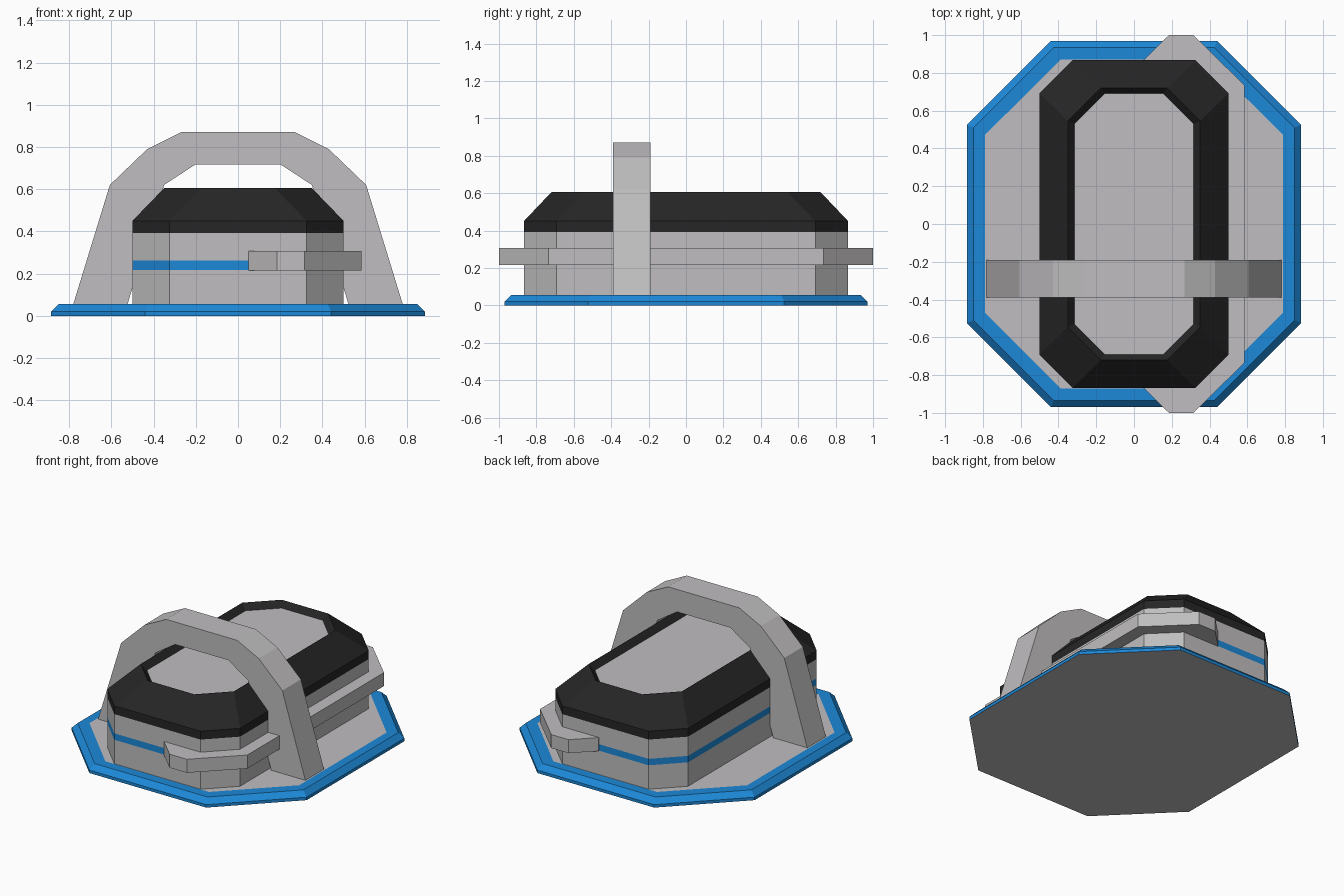
import bpy, bmesh

if "Cube" in bpy.data.objects:
    bpy.data.objects.remove(bpy.data.objects["Cube"])


def material(name, rgb):
    m = bpy.data.materials.new(name)
    m.diffuse_color = (*rgb, 1)
    m.use_nodes = True
    m.node_tree.nodes["Principled BSDF"].inputs["Base Color"].default_value = m.diffuse_color
    return m


GREY = material("stone grey", (0.527, 0.515, 0.525))
BLUE = material("bright blue", (0.012, 0.25, 0.69))
BLACK = material("soft black", (0.019, 0.019, 0.019))
MATS = [GREY, BLUE, BLACK]


def finish(name, bm):
    bmesh.ops.recalc_face_normals(bm, faces=bm.faces)
    me = bpy.data.meshes.new(name)
    bm.to_mesh(me)
    bm.free()
    for m in MATS:
        me.materials.append(m)
    ob = bpy.data.objects.new(name, me)
    bpy.context.collection.objects.link(ob)
    return ob


def octagon(x, y, c):
    """Rectangle of half size x, y with corners cut by c."""
    return [(x, c - y), (x, y - c), (x - c, y), (c - x, y),
            (-x, y - c), (-x, c - y), (c - x, -y), (x - c, -y)]


def stack(name, rings, mats, bottom, top):
    """Octagon rings (x, y, cut, z) joined upward, one colour per band."""
    bm = bmesh.new()
    loops = [[bm.verts.new((px, py, z)) for px, py in octagon(x, y, c)]
             for x, y, c, z in rings]
    for a, b, mi in zip(loops, loops[1:], mats):
        for i in range(8):
            j = (i + 1) % 8
            bm.faces.new((a[i], a[j], b[j], b[i])).material_index = mi
    bm.faces.new(loops[0]).material_index = bottom
    bm.faces.new(loops[-1]).material_index = top
    return finish(name, bm)


def prism(name, points, direction):
    """Closed outline pushed along a direction."""
    bm = bmesh.new()
    face = bm.faces.new([bm.verts.new(p) for p in points])
    ext = bmesh.ops.extrude_face_region(bm, geom=[face], use_keep_orig=True)
    verts = [v for v in ext["geom"] if isinstance(v, bmesh.types.BMVert)]
    bmesh.ops.translate(bm, verts=verts, vec=direction)
    return finish(name, bm)


# bevelled blue base plate with grey inlay and grey underside
stack("base_plate",
      [(0.885, 0.97, 0.445, 0), (0.885, 0.97, 0.445, 0.02),
       (0.85, 0.935, 0.425, 0.055), (0.79, 0.87, 0.40, 0.055)],
      [1, 1, 1], 0, 0)

# body with blue stripe, black sloped rim and recessed grey top
B = (0.5, 0.867, 0.175)
stack("body",
      [(*B, 0.05), (*B, 0.218), (*B, 0.262), (*B, 0.393), (*B, 0.45),
       (0.35, 0.72, 0.175, 0.605), (0.315, 0.69, 0.16, 0.565)],
      [0, 1, 0, 2, 2, 2], 0, 0)

# side bumper wrapping the right half, mirrored front to back
half_outer = [(0.05, -0.868), (0.185, -1.0), (0.315, -1.0), (0.585, -0.735)]
half_inner = [(0.49, -0.685), (0.32, -0.855), (0.05, -0.855)]
outline = (half_outer + [(x, -y) for x, y in reversed(half_outer)]
           + [(x, -y) for x, y in reversed(half_inner)] + half_inner)
prism("side_bumper", [(x, y, 0.215) for x, y in outline], (0, 0, 0.092))

# arch over the body, mirrored left to right
outer = [(-0.782, 0.05), (-0.607, 0.62), (-0.43, 0.79), (-0.267, 0.871)]
inner = [(-0.20, 0.718), (-0.35, 0.62), (-0.525, 0.05)]
profile = (outer + [(-x, z) for x, z in reversed(outer)]
           + [(-x, z) for x, z in reversed(inner)] + inner)
prism("arch", [(x, -0.39, z) for x, z in profile], (0, 0.2, 0))
